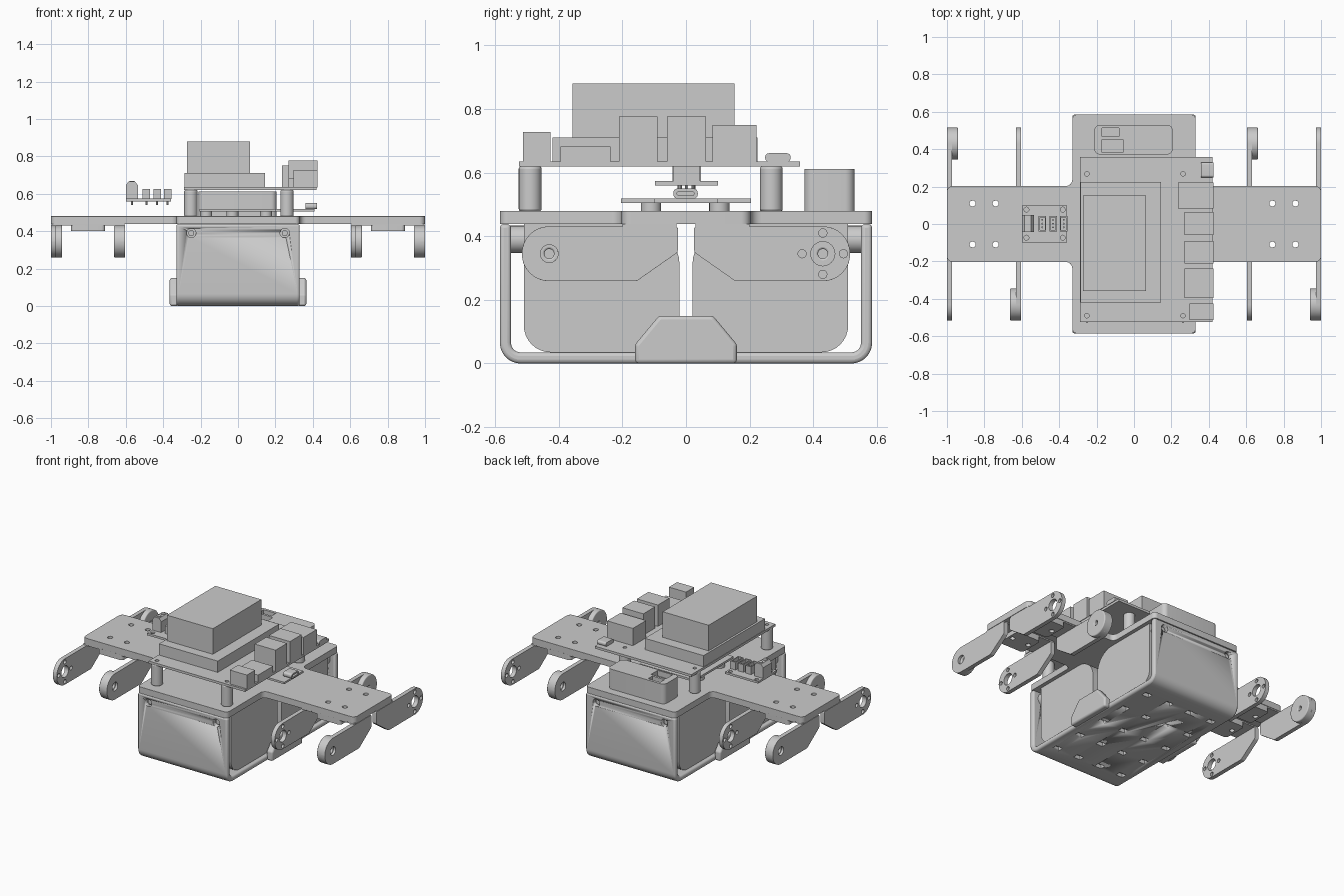
import bpy, bmesh, math
from mathutils import Vector

cube = bpy.data.objects.get("Cube")
if cube:
    bpy.data.objects.remove(cube)

# One shared plain grey
grey = bpy.data.materials.new("plain grey")
grey.use_nodes = True
colour = (0.6, 0.6, 0.6, 1)
grey.diffuse_color = colour
grey.node_tree.nodes["Principled BSDF"].inputs["Base Color"].default_value = colour


def rounded(points, steps=8):
    """Outline with optional corner radius as third value of a point."""
    out, n = [], len(points)
    for i, p in enumerate(points):
        c = Vector(p[:2])
        r = p[2] if len(p) > 2 else 0
        if not r:
            out.append(c)
            continue
        a = (Vector(points[i - 1][:2]) - c).normalized()
        b = (Vector(points[(i + 1) % n][:2]) - c).normalized()
        half = a.angle(b) / 2
        centre = c + (a + b).normalized() * (r / math.sin(half))
        start = c + a * (r / math.tan(half)) - centre
        end = c + b * (r / math.tan(half)) - centre
        turn = math.atan2(start.x * end.y - start.y * end.x, start.dot(end))
        for k in range(steps + 1):
            t = turn * k / steps
            out.append(centre + Vector((start.x * math.cos(t) - start.y * math.sin(t),
                                        start.x * math.sin(t) + start.y * math.cos(t))))
    return out


def rect(u0, u1, v0, v1, r=0):
    return rounded([(u0, v0, r), (u1, v0, r), (u1, v1, r), (u0, v1, r)])


def circle(u, v, r, n=24):
    return [Vector((u + r * math.cos(math.tau * k / n), v + r * math.sin(math.tau * k / n)))
            for k in range(n)]


def prism(name, axis, outline, a, b, holes=(), bevel=0):
    """Extrude an outline with holes along an axis from a to b."""
    place = {"x": lambda p: (a, p.x, p.y), "y": lambda p: (p.x, a, p.y),
             "z": lambda p: (p.x, p.y, a)}[axis]
    bm = bmesh.new()
    loops = [[bm.verts.new(place(p)) for p in loop] for loop in [outline, *holes]]
    if holes:
        edges = [bm.edges.new((l[i - 1], l[i])) for l in loops for i in range(len(l))]
        bmesh.ops.triangle_fill(bm, edges=edges, use_beauty=True)
    else:
        bm.faces.new(loops[0])
    top = bmesh.ops.extrude_face_region(bm, geom=bm.faces[:])["geom"]
    shift = Vector([b - a if k == axis else 0 for k in "xyz"])
    bmesh.ops.translate(bm, vec=shift, verts=[g for g in top if isinstance(g, bmesh.types.BMVert)])
    bmesh.ops.recalc_face_normals(bm, faces=bm.faces[:])
    mesh = bpy.data.meshes.new(name)
    bm.to_mesh(mesh)
    bm.free()
    mesh.materials.append(grey)
    obj = bpy.data.objects.new(name, mesh)
    bpy.context.collection.objects.link(obj)
    bpy.ops.object.select_all(action="DESELECT")
    obj.select_set(True)
    bpy.context.view_layer.objects.active = obj
    bpy.ops.object.shade_smooth_by_angle(angle=math.radians(30))
    if bevel:
        mod = obj.modifiers.new("edge rounding", "BEVEL")
        mod.width, mod.segments = bevel, 3
        mod.angle_limit = math.radians(40)
    return obj


def box(name, x, y, z, r=0, bevel=0):
    return prism(name, "z", rect(*x, *y, r), *z, bevel=bevel)


def cut(obj, cutters):
    """Subtract cutters for good, then delete them."""
    for c in cutters:
        mod = obj.modifiers.new("cut", "BOOLEAN")
        mod.object, mod.solver = c, "EXACT"
    bpy.context.view_layer.update()
    mesh = bpy.data.meshes.new_from_object(obj.evaluated_get(bpy.context.evaluated_depsgraph_get()))
    obj.modifiers.clear()
    obj.data = mesh
    for c in cutters:
        bpy.data.objects.remove(c)


signs = (-1, 1)

# Cross-shaped deck with mounting holes
W, L, A = 0.33, 0.585, 0.203
quarter = [(1, -A, 0.03), (1, A, 0.03), (W, A, 0.035), (W, L, 0.025)]
deck_points = quarter + [(-x, y, r) for x, y, r in reversed(quarter[1:])]
deck_points += [(-1, -A, 0.03), (-W, -A, 0.035), (-W, -L, 0.025), (W, -L, 0.025), (W, -A, 0.035)]
arm_holes = [circle(sx * x, sy * 0.11, 0.016) for sx in signs for x in (0.74, 0.863) for sy in signs]
prism("deck", "z", rounded(deck_points), 0.438, 0.48, arm_holes, bevel=0.006)

# U-shaped body shell: front wall, floor and back wall
T = 0.035
shell = prism("body_shell", "x", rounded([
    (-L, 0.438), (-L, 0, 0.065), (L, 0, 0.065), (L, 0.438),
    (L - T, 0.438), (L - T, T, 0.03), (T - L, T, 0.03), (T - L, 0.438)]), -W, W, bevel=0.012)
cutters = [prism("cutter", "y", circle(sx * 0.25, 0.39, 0.025), -1, 1) for sx in signs]
cutters += [box("cutter", (x - 0.025, x + 0.025), (y - 0.018, y + 0.018), (-0.1, 0.025))
            for x in (-0.25, -0.083, 0.083, 0.25) for y in (-0.42, -0.21, 0, 0.21, 0.42)]
cut(shell, cutters)

for s, end in ((-1, "front"), (1, "back")):
    # Battery block and wall bosses at each end
    block = [(s * 0.02, T, 0.02), (s * 0.51, T, 0.085), (s * 0.51, 0.438), (s * 0.02, 0.438, 0.13)]
    prism(end + "_battery_block", "x", rounded(block), -0.305, 0.305)
    for sx in signs:
        prism(end + "_wall_boss", "y", circle(sx * 0.25, 0.39, 0.043), s * 0.553, s * 0.505)
        prism(end + "_wall_screw", "y", circle(sx * 0.25, 0.39, 0.016), s * 0.553, s * 0.568)

# Chamfered side guards at the bottom
guard = [(-0.16, 0), (0.16, 0), (0.16, 0.06, 0.02), (0.085, 0.15, 0.02),
         (-0.085, 0.15, 0.02), (-0.16, 0.06, 0.02)]
for sx, side in ((-1, "right"), (1, "left")):
    prism(side + "_side_guard", "x", rounded(guard), sx * 0.32, sx * 0.365, bevel=0.012)

# Leg brackets: two cheeks joined by a bridge under each arm
PY, PZ, R = 0.43, 0.345, 0.086
for sx, side in ((-1, "right"), (1, "left")):
    for sy, end in ((-1, "front"), (1, "back")):
        name = end + "_" + side
        cheek = rounded([(sy * 0.025, 0.431, 0.01), (sy * 0.025, 0.35, 0.02), (sy * 0.155, 0.259, 0.02),
                         (sy * 0.516, 0.259, R - 0.001), (sy * 0.516, 0.431, R - 0.001)])
        for outer in (True, False):
            x0 = sx * (1 if outer else 0.603)
            inward = -sx if outer else sx
            x1 = x0 + inward * 0.028
            if outer == (sx != sy):
                pivot = circle(sy * PY, PZ, 0.015)
                prism(name + "_pivot_cheek", "x", cheek, x0, x1, [circle(sy * PY, PZ, 0.028)], 0.004)
                prism(name + "_pivot_boss", "x", circle(sy * PY, PZ, R, 40),
                      x1 - inward * 0.012, x0 + inward * 0.06, [pivot], 0.006)
            else:
                holes = [circle(sy * PY, PZ, 0.038)]
                holes += [circle(sy * PY + 0.065 * u, PZ + 0.065 * v, 0.013, 16)
                          for u, v in ((1, 0), (-1, 0), (0, 1), (0, -1))]
                prism(name + "_horn_cheek", "x", cheek, x0, x1, holes)
        # Bridge with rounded shoulders and matching screw holes
        lo, hi = sorted((sx * 0.606, sx * 0.997))
        ys = sorted((sy * 0.03, sy * 0.2))
        prism(name + "_bridge", "z", rect(lo, hi, *ys), 0.43, 0.439,
              [circle(sx * x, sy * 0.11, 0.016) for x in (0.74, 0.863)])
        mid = sorted((sx * 0.71, sx * 0.893))
        prism(name + "_bridge_pad", "z", rect(*mid, *ys, 0.02), 0.4, 0.431,
              [circle(sx * x, sy * 0.11, 0.016) for x in (0.74, 0.863)])

# Main circuit board on four standoffs
posts = [(x, y) for x in (-0.252, 0.262) for y in (-0.49, 0.268)]
for x, y in posts:
    prism("standoff", "z", circle(x, y, 0.036), 0.478, 0.62, bevel=0.008)
prism("main_board", "z", rect(-0.29, 0.42, -0.525, 0.358), 0.619, 0.635,
      [circle(x, y, 0.012) for x, y in posts])
box("display_base", (-0.287, 0.145), (-0.42, 0.225), (0.634, 0.71))
box("display_block", (-0.273, 0.065), (-0.357, 0.152), (0.709, 0.88))

# Ports along the left edge of the board
for name, x, y, top in (("network_port", 0.235, (0.083, 0.222), 0.75),
                        ("stacked_port", 0.27, (-0.06, 0.063), 0.777),
                        ("stacked_port", 0.27, (-0.21, -0.09), 0.777),
                        ("video_port", 0.27, (-0.395, -0.238), 0.682),
                        ("power_port", 0.298, (-0.512, -0.426), 0.727)):
    box(name, (x, 0.424), y, (0.634, top))
prism("small_port", "x", rect(0.249, 0.329, 0.634, 0.661, 0.012), 0.358, 0.424)

# Back module: rounded case with two pockets in its lid
case = rect(-0.212, 0.207, 0.372, 0.53, 0.03)
prism("back_case", "z", case, 0.478, 0.575)
prism("back_case_lid", "z", case, 0.575, 0.612,
      [rect(-0.17, -0.08, 0.468, 0.512), rect(-0.17, -0.06, 0.383, 0.453)])

# Low board beneath the main board, on pads, with a cable socket
box("low_board", (-0.205, 0.20), (-0.205, 0.205), (0.505, 0.519))
box("low_board_tongue", (0.19, 0.41), (-0.1, 0.1), (0.505, 0.518))
for x in (-0.17, -0.03, 0.15):
    for y in (-0.11, 0.105):
        prism("low_board_pad", "z", circle(x, y, 0.032), 0.478, 0.506)
prism("cable_socket", "x", rect(-0.04, 0.037, 0.518, 0.55, 0.014), 0.36, 0.422,
      [rect(-0.028, 0.025, 0.528, 0.54, 0.005)])
box("cable_socket_core", (0.362, 0.4), (-0.03, 0.027), (0.524, 0.544))

# Raised power board over the right arm
corners = [circle(x, y, 0.013) for x in (-0.575, -0.381) for y in (-0.073, 0.077)]
prism("power_board", "z", rect(-0.6, -0.358, -0.098, 0.1), 0.56, 0.574, corners)
prism("terminal_block", "y", rounded([(-0.6, 0.573), (-0.535, 0.573), (-0.535, 0.645),
                                      (-0.55, 0.665), (-0.585, 0.665), (-0.6, 0.645)]), -0.043, 0.047)
for y in (-0.02, 0.024):
    prism("terminal_screw", "z", circle(-0.567, y, 0.014), 0.66, 0.669)
    prism("terminal_pin", "z", circle(-0.567, y, 0.006, 8), 0.54, 0.562)
for x in (-0.49, -0.433, -0.376):
    # Open-topped sockets with contact pins
    prism("socket", "z", rect(x - 0.02, x + 0.02, -0.04, 0.044), 0.573, 0.625,
          [rect(x - 0.013, x + 0.013, -0.032, 0.036)])
    for y in (-0.018, 0.002, 0.022):
        prism("socket_pin", "z", circle(x, y, 0.005, 8), 0.54, 0.612)
